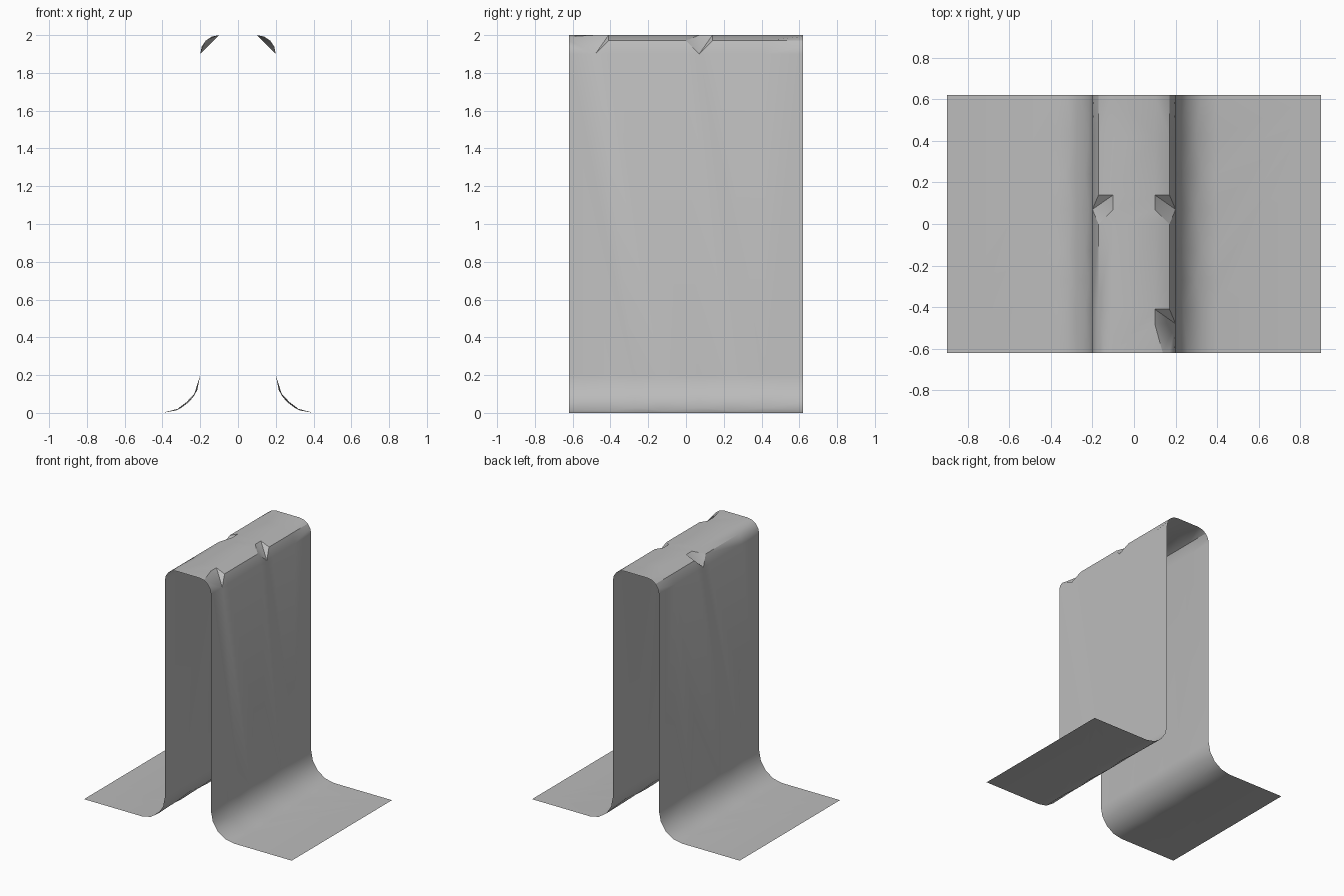
import bpy
import bmesh
from math import sin, cos, radians

if "Cube" in bpy.data.objects:
    bpy.data.objects.remove(bpy.data.objects["Cube"], do_unlink=True)

HALF_DEPTH = 0.62
FOOT = 0.9       # outer edge of the foot
WALL = 0.2       # half width of the upright
HEIGHT = 2.0
TOP_R, FOOT_R = 0.1, 0.2

FINE = [0, 22.5, 45, 67.5, 90]
BEND = [0, 45, 90]
DENT = [0, 90]   # the corner collapses to its chord
LOW = [0, 25, 60, 90]
HIGH = [0, 35, 70, 90]

grey = bpy.data.materials.new("plain grey")
grey.use_nodes = True
colour = (0.5, 0.5, 0.5, 1)
grey.diffuse_color = colour
grey.node_tree.nodes["Principled BSDF"].inputs["Base Color"].default_value = colour

bm = bmesh.new()


def top_point(a):
    return WALL - TOP_R + TOP_R * cos(a), HEIGHT - TOP_R + TOP_R * sin(a)


def foot_point(a):
    return WALL + FOOT_R * (1 - cos(a)), FOOT_R * (1 - sin(a))


def bridge(row_a, row_b, side):
    """Zip two rows of (angle, vertex) together with triangles."""
    i = j = 0
    while i < len(row_a) - 1 or j < len(row_b) - 1:
        step_a = j == len(row_b) - 1 or (
            i < len(row_a) - 1 and row_a[i + 1][0] < row_b[j + 1][0])
        nxt = row_a[i + 1][1] if step_a else row_b[j + 1][1]
        tri = [row_a[i][1], row_b[j][1], nxt]
        bm.faces.new(tri if side > 0 else tri[::-1])
        if step_a:
            i += 1
        else:
            j += 1


def bent_strip(stations, point, side):
    """Build a rounded bend and return its two long edges."""
    rows = []
    for y, angles in stations:
        row = []
        for a in angles:
            x, z = point(radians(a))
            row.append((a, bm.verts.new((side * x, y, z))))
        rows.append(row)
    for row_a, row_b in zip(rows, rows[1:]):
        bridge(row_a, row_b, side)
    return [r[0][1] for r in rows], [r[-1][1] for r in rows]


# Stations along the depth for each bend
dent = [(0.0, BEND), (0.07, DENT), (0.14, BEND), (0.42, BEND), (HALF_DEPTH, FINE)]
top_stations = {
    1: [(-HALF_DEPTH, FINE), (-0.48, DENT), (-0.41, BEND)] + dent,
    -1: [(-HALF_DEPTH, FINE), (-0.41, BEND)] + dent,
}
foot_stations = [(-HALF_DEPTH, FINE)]
foot_stations += [(y, LOW if k % 2 else HIGH)
                  for k, y in enumerate((-0.41, -0.27, -0.13, 0.07, 0.24, 0.42))]
foot_stations += [(HALF_DEPTH, FINE)]

top_edges = []
for side in (1, -1):
    wall_top, top_edge = bent_strip(top_stations[side], top_point, side)
    wall_foot, foot_edge = bent_strip(foot_stations, foot_point, side)
    # Upright wall
    wall = wall_foot + wall_top[::-1]
    bm.faces.new(wall if side > 0 else wall[::-1])
    # Flat foot
    rim = [bm.verts.new((side * FOOT, y, 0)) for y in (HALF_DEPTH, -HALF_DEPTH)]
    foot = foot_edge + rim
    bm.faces.new(foot[::-1] if side > 0 else foot)
    top_edges.append(top_edge)

# Flat top
bm.faces.new(top_edges[0] + top_edges[1][::-1])
bmesh.ops.recalc_face_normals(bm, faces=bm.faces)
bm.normal_update()
if max(bm.faces, key=lambda f: f.calc_center_median().z).normal.z < 0:
    bmesh.ops.reverse_faces(bm, faces=bm.faces)

mesh = bpy.data.meshes.new("bent_sheet")
bm.to_mesh(mesh)
bm.free()
mesh.materials.append(grey)
sheet = bpy.data.objects.new("bent_sheet", mesh)
bpy.context.collection.objects.link(sheet)

bpy.context.view_layer.objects.active = sheet
sheet.select_set(True)
bpy.ops.object.shade_smooth_by_angle(angle=radians(30))
